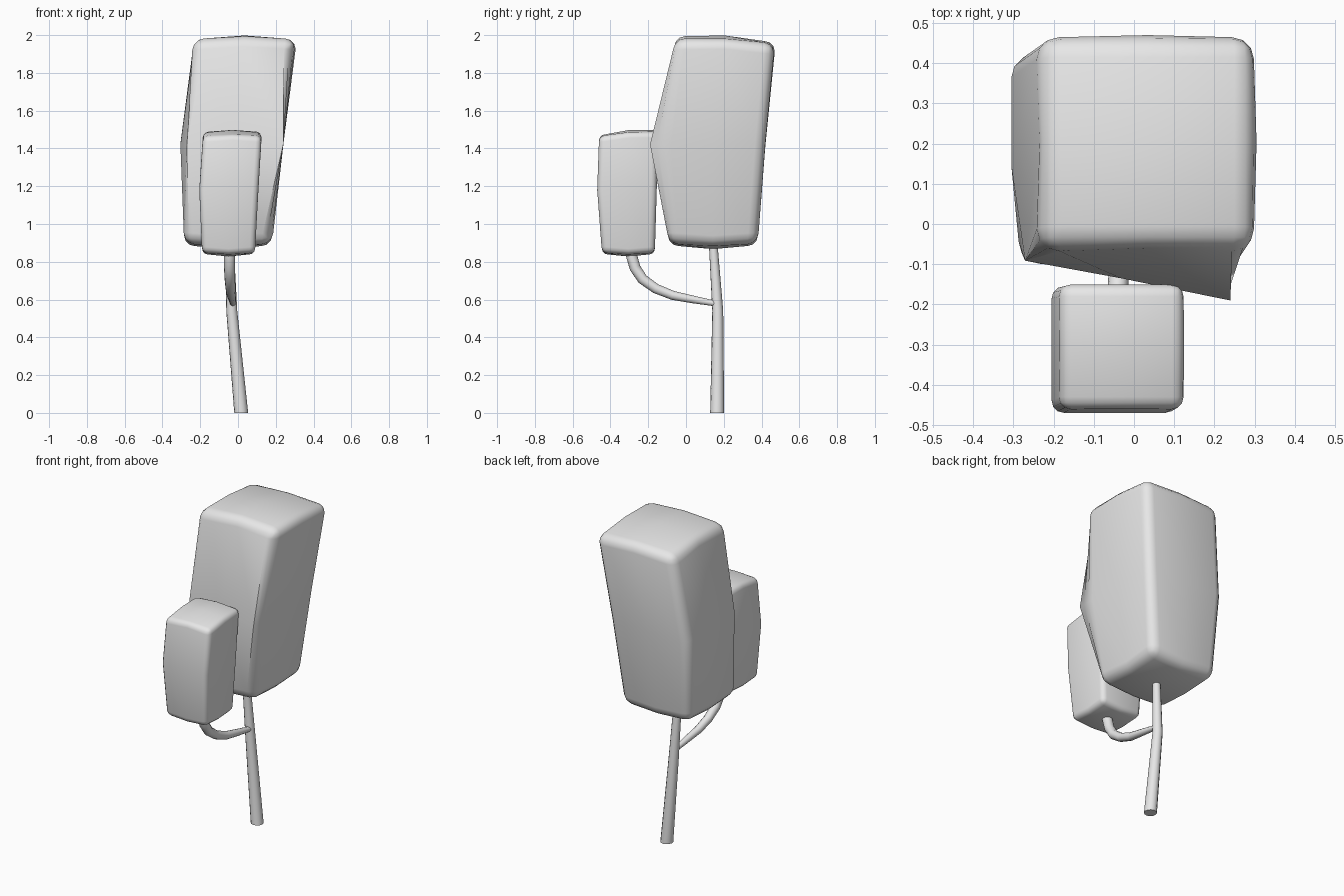
import bpy
import bmesh
import math

cube = bpy.data.objects.get("Cube")
if cube:
    bpy.data.objects.remove(cube, do_unlink=True)

# One plain grey for the whole tree
grey = bpy.data.materials.new("light_grey")
grey.use_nodes = True
grey.diffuse_color = (0.8, 0.8, 0.8, 1)
grey.node_tree.nodes["Principled BSDF"].inputs["Base Color"].default_value = (0.8, 0.8, 0.8, 1)


def finish(name, mesh):
    mesh.materials.clear()
    mesh.materials.append(grey)
    obj = bpy.data.objects.new(name, mesh)
    bpy.context.collection.objects.link(obj)
    return obj


def smooth(obj, angle):
    bpy.ops.object.select_all(action='DESELECT')
    obj.select_set(True)
    bpy.context.view_layer.objects.active = obj
    bpy.ops.object.shade_smooth_by_angle(angle=math.radians(angle))


def crown(name, sections, dome, tilt, bevel):
    """Leaning rounded box. Each section is z, x min, x max, y min, y max."""
    bm = bmesh.new()
    bmesh.ops.create_cube(bm, size=2)
    bmesh.ops.subdivide_edges(bm, edges=bm.edges[:], cuts=1, use_grid_fill=True)
    grid = {v: tuple(round(c) for c in v.co) for v in bm.verts}

    # Edges running along the corners of the box get rounded
    corners = [e for e in bm.edges
               if sum(1 for a, b in zip(*(grid[v] for v in e.verts)) if a == b and a) >= 2]

    for v, (i, j, k) in grid.items():
        z, x0, x1, y0, y1 = sections[k + 1]
        rise = dome * ((i == 0) + (j == 0)) / 2
        v.co = (x0 + (x1 - x0) * (i + 1) / 2,
                y0 + (y1 - y0) * (j + 1) / 2,
                z + k * rise + (tilt * j if k == 1 else 0))
    bmesh.ops.bevel(bm, geom=corners, offset=bevel, segments=3, profile=0.5,
                    affect='EDGES', clamp_overlap=True)
    bmesh.ops.recalc_face_normals(bm, faces=bm.faces[:])
    mesh = bpy.data.meshes.new(name)
    bm.to_mesh(mesh)
    bm.free()
    smooth(finish(name, mesh), 60)


def limb(name, points):
    """Tapered round tube. Each point is x, y, z, radius."""
    curve = bpy.data.curves.new(name + "_path", 'CURVE')
    curve.dimensions = '3D'
    curve.bevel_depth = 1
    curve.bevel_resolution = 4
    curve.use_fill_caps = True
    spline = curve.splines.new('POLY')
    spline.points.add(len(points) - 1)
    for p, (x, y, z, r) in zip(spline.points, points):
        p.co = (x, y, z, 1)
        p.radius = r
    path = bpy.data.objects.new(name + "_path", curve)
    bpy.context.collection.objects.link(path)
    bpy.context.view_layer.update()
    graph = bpy.context.evaluated_depsgraph_get()
    mesh = bpy.data.meshes.new_from_object(path.evaluated_get(graph))
    bpy.data.objects.remove(path, do_unlink=True)
    # Keep the foot flat on the ground
    for v in mesh.vertices:
        if v.co.z < 0.02:
            v.co.z = 0
    smooth(finish(name, mesh), 50)


# Foliage blocks
crown("large_crown",
      [(0.90, -0.285, 0.18, -0.095, 0.38),
       (1.42, -0.305, 0.24, -0.135, 0.42),
       (1.965, -0.235, 0.305, -0.06, 0.47)],
      dome=0.033, tilt=-0.013, bevel=0.055)
crown("small_crown",
      [(0.85, -0.19, 0.09, -0.445, -0.165),
       (1.18, -0.205, 0.108, -0.47, -0.155),
       (1.475, -0.185, 0.125, -0.46, -0.15)],
      dome=0.022, tilt=0.012, bevel=0.03)

# Trunk and side branch
limb("trunk",
     [(0.017, 0.165, 0, 0.037),
      (-0.033, 0.168, 0.54, 0.029),
      (-0.045, 0.145, 0.88, 0.023),
      (-0.045, 0.142, 0.95, 0.022)])
limb("branch",
     [(-0.028, 0.15, 0.58, 0.015),
      (-0.03, 0.04, 0.60, 0.02),
      (-0.035, -0.07, 0.622, 0.024),
      (-0.04, -0.16, 0.658, 0.026),
      (-0.043, -0.23, 0.708, 0.028),
      (-0.045, -0.27, 0.768, 0.029),
      (-0.045, -0.29, 0.84, 0.03),
      (-0.045, -0.293, 0.89, 0.03)])
